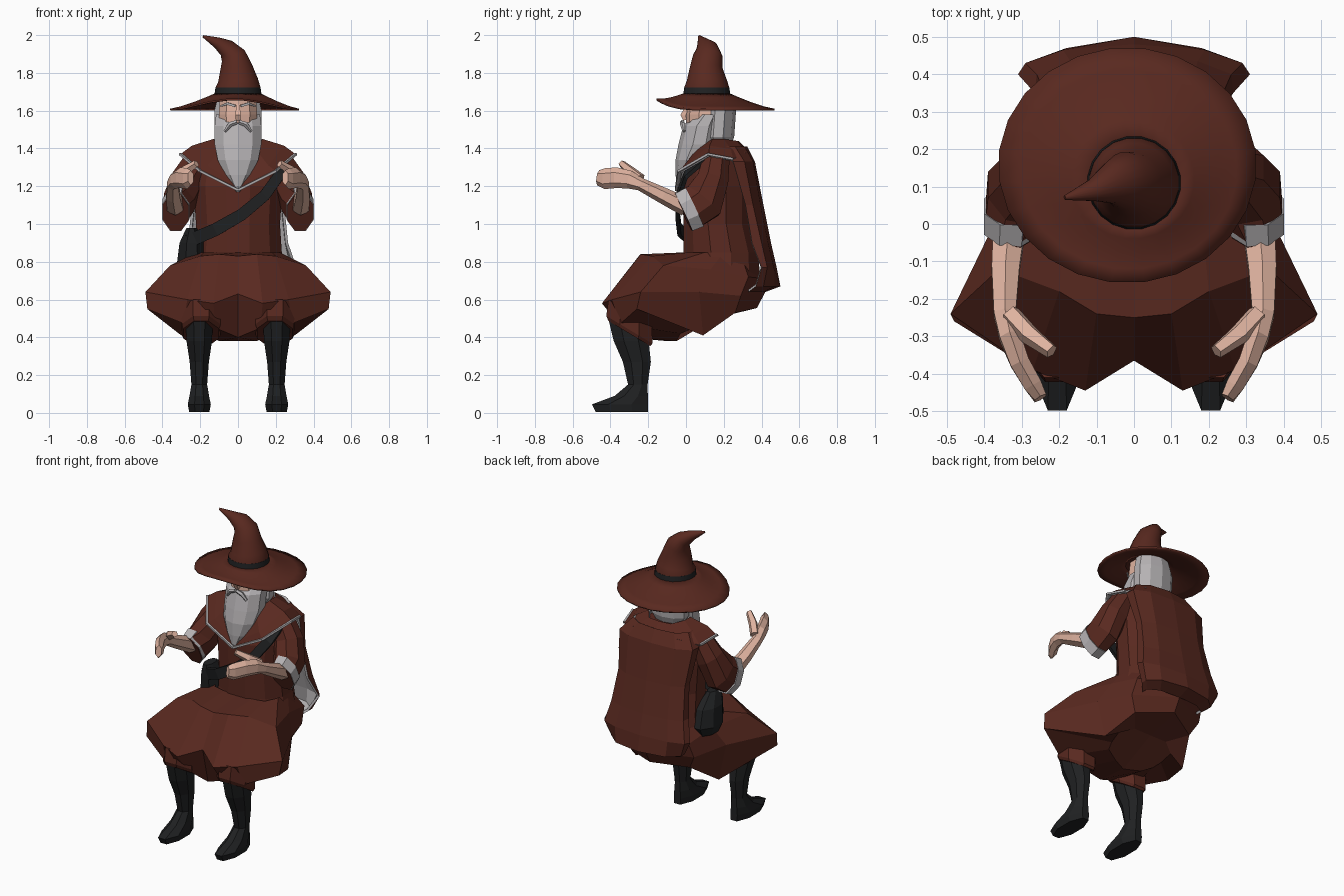
import bpy
import bmesh
from math import sin, cos, pi, radians
from mathutils import Vector

default = bpy.data.objects.get("Cube")
if default:
    bpy.data.objects.remove(default, do_unlink=True)


def make_material(name, red, green, blue):
    colour = (red, green, blue, 1)
    mat = bpy.data.materials.new(name)
    mat.use_nodes = True
    mat.diffuse_color = colour
    mat.node_tree.nodes["Principled BSDF"].inputs["Base Color"].default_value = colour
    return mat


rust = make_material("rust cloth", .1, .022, .014)
grey = make_material("grey hair and lining", .47, .45, .46)
skin = make_material("skin", .74, .45, .35)
black = make_material("black leather", .014, .015, .016)


def loft(name, mats, rows, closed=True, cap=True, mirror=False,
         thickness=0, smooth=False, inside=(0, .12, 1)):
    """Skin a surface through rows of points, with optional caps, mirror and lining."""
    bm = bmesh.new()
    rings = [[bm.verts.new(point) for point in row] for row in rows]
    count = len(rows[0])
    for lower, upper in zip(rings, rings[1:]):
        for i in range(count if closed else count - 1):
            j = (i + 1) % count
            bm.faces.new((lower[i], lower[j], upper[j], upper[i]))
    if cap:
        bm.faces.new(rings[-1])
    if cap and closed:
        bm.faces.new(reversed(rings[0]))
        bmesh.ops.recalc_face_normals(bm, faces=bm.faces)
    else:
        bm.normal_update()
        centre = Vector(inside)
        outward = sum(f.normal.dot(f.calc_center_median() - centre) * f.calc_area()
                      for f in bm.faces)
        if outward < 0:
            bmesh.ops.reverse_faces(bm, faces=bm.faces)
    mesh = bpy.data.meshes.new(name)
    bm.to_mesh(mesh)
    bm.free()
    for mat in mats:
        mesh.materials.append(mat)
    obj = bpy.data.objects.new(name, mesh)
    bpy.context.collection.objects.link(obj)
    if smooth:
        mesh.polygons.foreach_set("use_smooth", [True] * len(mesh.polygons))
        mesh.set_sharp_from_angle(angle=radians(40))
    if mirror:
        obj.modifiers.new("mirror", 'MIRROR').use_axis = (True, False, False)
    if thickness:
        shell = obj.modifiers.new("lining", 'SOLIDIFY')
        shell.thickness = thickness
        shell.offset = -1
        shell.material_offset = shell.material_offset_rim = len(mats) - 1
    return obj


def angles(sides):
    return [2 * pi * (i + .5) / sides for i in range(sides)]


def stack(name, mat, rows, x=0, sides=10, slope=0, **options):
    """Horizontal ellipses given as (z, centre y, x radius, y radius)."""
    rings = [[(x + rx * cos(a), cy + ry * sin(a), z - slope * ry * sin(a))
              for a in angles(sides)] for z, cy, rx, ry in rows]
    return loft(name, [mat], rings, **options)


def tube(name, mat, path, sides=6, axis=(1, 0, 0), **options):
    """Ellipses square to a path of (x, y, z, radius along axis, other radius)."""
    points = [Vector(p[:3]) for p in path]
    rings = []
    for i, (point, station) in enumerate(zip(points, path)):
        along = (points[min(i + 1, len(points) - 1)] - points[max(i - 1, 0)]).normalized()
        side = Vector(axis)
        side = (side - along * side.dot(along)).normalized()
        other = along.cross(side)
        rings.append([point + side * cos(a) * station[3] + other * sin(a) * station[-1]
                      for a in angles(sides)])
    return loft(name, [mat], rings, **options)


# Hat: brim raised at the front, bent cone and band
brim = []
for t in (0, .2, .45, .75, 1):
    brim.append([(-.018 * t + (.12 + .225 * t) * cos(a),
                  .11 + .047 * t + (.12 + .195 * t) * sin(a),
                  1.61 + .083 * (1 - t) ** 1.3 + .055 * t * max(0, -sin(a)) ** 4)
                 for a in angles(24)])
loft("hat_brim", [rust], brim, cap=False, thickness=.01, smooth=True)
tube("hat_cone", rust, [
    (0, .11, 1.68, .121), (0, .11, 1.725, .12), (0, .11, 1.76, .107),
    (-.01, .107, 1.83, .086), (-.025, .115, 1.89, .068, .078),
    (-.06, .11, 1.93, .048, .058), (-.11, .09, 1.96, .03),
    (-.185, .07, 1.994, .006)], sides=20, smooth=True)
stack("hat_band", black, [(1.685, .11, .126, .126), (1.722, .11, .121, .121)],
      sides=20, smooth=True)

# Head, hair and beard
stack("face", skin, [(1.42, .11, .08, .09), (1.5, .1, .1, .1),
                     (1.58, .1, .107, .1), (1.68, .11, .1, .1)])
tube("nose", skin, [(0, .01, 1.63, .012, .012), (0, -.015, 1.575, .02, .02),
                    (0, -.005, 1.55, .016, .014)], sides=4)
stack("hair", grey, [(1.4, .17, .09, .06), (1.46, .17, .13, .085),
                     (1.6, .18, .132, .085), (1.68, .17, .11, .08)])
stack("beard", grey, [(1.58, .125, .122, .08), (1.52, .09, .13, .105),
                      (1.42, .07, .13, .11), (1.34, .03, .113, .085),
                      (1.26, 0, .072, .055), (1.2, -.02, .03, .03),
                      (1.17, -.03, .01, .015)])
tube("moustache", grey, [(.005, -.02, 1.54, .012), (.04, -.018, 1.528, .014),
                         (.07, -.01, 1.49, .008)],
     sides=5, axis=(0, 1, 0), mirror=True)
tube("eyebrow", grey, [(.015, 0, 1.625, .009), (.055, .01, 1.637, .009),
                       (.09, .045, 1.625, .006)],
     sides=4, axis=(0, 1, 0), mirror=True)

# Robe body
stack("robe_body", rust, [(.7, .18, .27, .22), (.85, .185, .24, .205),
                          (1, .165, .23, .185), (1.2, .165, .245, .185),
                          (1.34, .18, .22, .15), (1.42, .2, .13, .08)], sides=12)

# Shoulder mantle with a pale trim, dipping to a point on the chest
mantle_neck = [(0, 0, 1.3), (.09, .06, 1.4), (.13, .14, 1.45),
               (.13, .2, 1.45), (.08, .27, 1.44), (0, .28, 1.44)]
mantle_hem = [(0, -.05, 1.18), (.2, -.035, 1.28), (.305, .12, 1.37),
              (.275, .25, 1.345), (.16, .32, 1.38), (0, .33, 1.385)]
mantle_fold = [(x * .93, y, z + .025 * (x > .2))
               for x, y, z in (Vector(a).lerp(Vector(b), .75)
                               for a, b in zip(mantle_neck, mantle_hem))]
loft("shoulder_mantle", [rust, grey], [mantle_neck, mantle_fold, mantle_hem],
     closed=False, cap=False, mirror=True, thickness=.015)
tube("mantle_trim", grey, [(x, y - .003, z, .009) for x, y, z in mantle_hem[:4]],
     sides=4, axis=(0, 0, 1), mirror=True)

# Back cape with a grey lining: each row is a height and its front-to-back outline
cape = [(1.41, [(.2, .19), (.2, .26), (.13, .31), (0, .325)]),
        (1.33, [(.27, .25), (.265, .31), (.17, .355), (0, .365)]),
        (1.1, [(.245, .315), (.24, .355), (.16, .395), (0, .41)]),
        (.9, [(.265, .35), (.26, .4), (.17, .435), (0, .45)]),
        (.77, [(.31, .4), (.29, .43), (.19, .465), (0, .48)]),
        (.67, [(.25, .37), (.25, .41), (.18, .47), (0, .5)]),
        (.64, [(.21, .33), (.21, .37), (.14, .41), (0, .42)])]
loft("cape", [rust, grey], [[(x, y, z) for x, y in outline] for z, outline in cape],
     closed=False, cap=False, mirror=True, thickness=.015)

# Skirt spread over the lap: waist, lap edge, knees, hem and underside
waist = [(0, 0, .85), (.1, 0, .85), (.18, .02, .85), (.22, .1, .85),
         (.22, .2, .85), (.15, .29, .84), (0, .33, .83)]
lap = [(0, -.25, .83), (.1, -.24, .84), (.2, -.18, .83), (.36, -.12, .78),
       (.28, .13, .76), (.25, .33, .72), (0, .42, .71)]
knees = [(0, -.365, .63), (.13, -.445, .58), (.27, -.39, .6), (.49, -.24, .64),
         (.34, .07, .64), (.26, .29, .62), (0, .42, .64)]
hem = [(0, -.31, .4), (.12, -.34, .45), (.28, -.35, .47), (.48, -.26, .55),
       (.3, .09, .41), (.21, .26, .53), (0, .375, .555)]
underside = [(0, -.1, .38), (.1, -.05, .38), (.17, -.03, .42), (.19, .02, .44),
             (.2, .1, .47), (.12, .15, .5), (0, .15, .5)]
loft("skirt", [rust], [waist, lap, knees, hem, underside],
     closed=False, mirror=True, inside=(0, 0, .6))

# Breeches and boots
stack("breeches", rust, [(.42, -.3, .1, .12), (.44, -.3, .11, .132),
                         (.53, -.295, .115, .125)],
      x=.195, sides=8, slope=.6, mirror=True)
stack("boot", black, [(.005, -.34, .058, .15), (.045, -.35, .066, .16),
                      (.09, -.29, .056, .095), (.15, -.255, .045, .056),
                      (.27, -.26, .055, .08), (.38, -.29, .073, .1),
                      (.5, -.31, .078, .11)], x=.205, sides=8, mirror=True)

# Sleeves, cuffs, arms and hands
tube("sleeve", rust, [(.21, .16, 1.34, .075), (.27, .14, 1.23, .09),
                      (.31, .09, 1.12, .09, .12), (.328, .01, 1.073, .076, .118),
                      (.33, -.015, 1.061, .074, .114)],
     sides=8, mirror=True)
tube("cuff", grey, [(.327, .045, 1.089, .08, .122), (.33, -.012, 1.062, .077, .118)],
     sides=8, mirror=True)
tube("forearm_and_hand", skin, [
    (.332, 0, 1.09, .05), (.343, -.12, 1.15, .043), (.345, -.24, 1.21, .034),
    (.332, -.3, 1.235, .032, .048), (.305, -.37, 1.245, .03, .055),
    (.27, -.43, 1.24, .028, .055), (.25, -.465, 1.245, .02, .04)], mirror=True)
tube("thumb", skin, [(.33, -.24, 1.24, .028), (.28, -.295, 1.28, .028),
                     (.22, -.34, 1.32, .02)], sides=5, mirror=True)

# Shoulder strap and bag
tube("bag_strap", black, [(-.26, .03, .91, .015, .05), (-.12, -.035, .97, .015, .048),
                          (.02, -.045, 1.05, .015, .045), (.14, -.04, 1.15, .015, .042),
                          (.22, .0, 1.26, .015, .04), (.24, .1, 1.34, .015, .04)],
     sides=4, axis=(0, 1, 0))
stack("bag", black, [(.73, .13, .06, .09), (.79, .13, .085, .13),
                     (.9, .11, .07, .115), (.98, .06, .03, .06)], x=-.245, sides=8)
